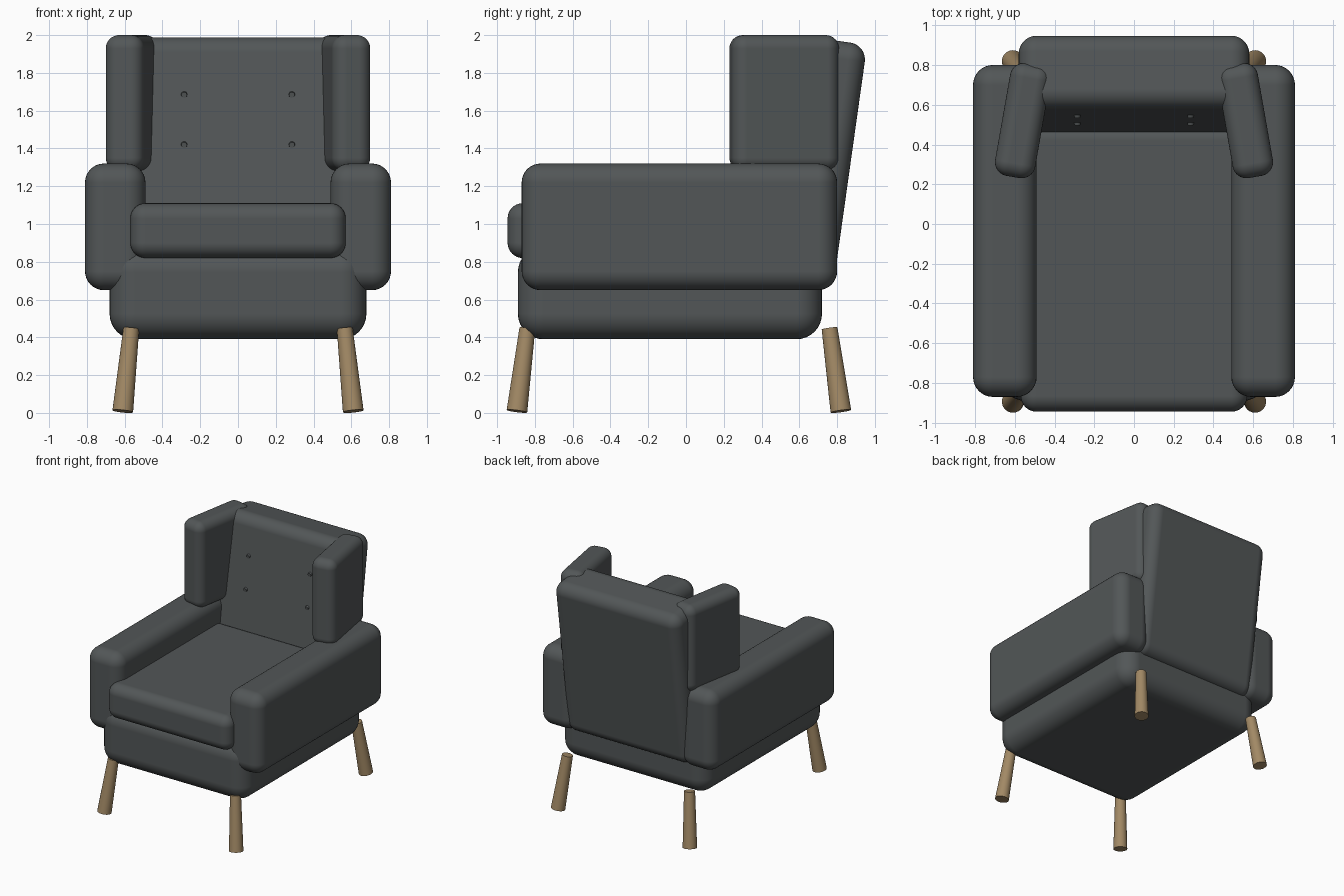
import bpy, bmesh, math
from mathutils import Matrix, Vector

default = bpy.data.objects.get("Cube")
if default:
    bpy.data.objects.remove(default, do_unlink=True)


def make_material(name, color):
    mat = bpy.data.materials.new(name)
    mat.use_nodes = True
    mat.diffuse_color = color
    mat.node_tree.nodes["Principled BSDF"].inputs["Base Color"].default_value = color
    return mat


fabric = make_material("charcoal fabric", (0.085, 0.094, 0.096, 1))
wood = make_material("oak wood", (0.36, 0.25, 0.13, 1))


def add_object(name, bm, mat):
    mesh = bpy.data.meshes.new(name)
    bm.to_mesh(mesh)
    bm.free()
    mesh.materials.append(mat)
    obj = bpy.data.objects.new(name, mesh)
    bpy.context.collection.objects.link(obj)
    return obj


def padded_box(name, center, size, radius, tilt=0, turn=0):
    """Upholstered block with rounded edges, tilted about x and turned about z."""
    bm = bmesh.new()
    bmesh.ops.create_cube(bm, size=1, matrix=Matrix.Diagonal((*size, 1)))
    obj = add_object(name, bm, fabric)
    obj.data.polygons.foreach_set("use_smooth", [True] * len(obj.data.polygons))
    obj.location = center
    obj.rotation_euler = (math.radians(tilt), 0, math.radians(turn))
    bevel = obj.modifiers.new("soft edges", "BEVEL")
    bevel.width = radius
    bevel.segments = 8
    bevel.harden_normals = True
    return obj


def round_peg(name, bottom, top, r_bottom, r_top, mat, sides=32):
    """Tapered cylinder between two points."""
    bottom, top = Vector(bottom), Vector(top)
    axis = top - bottom
    place = Matrix.Translation((bottom + top) / 2) @ axis.to_track_quat("Z", "Y").to_matrix().to_4x4()
    bm = bmesh.new()
    bmesh.ops.create_cone(bm, cap_ends=True, segments=sides, radius1=r_bottom,
                          radius2=r_top, depth=axis.length, matrix=place)
    for face in bm.faces:
        face.smooth = len(face.verts) == 4
    for edge in bm.edges:
        edge.smooth = all(f.smooth for f in edge.link_faces)
    return add_object(name, bm, mat)


# Seat and backrest
padded_box("seat_base", (0, -0.085, 0.635), (1.36, 1.61, 0.49), 0.135)
padded_box("seat_cushion", (0, -0.222, 0.965), (1.14, 1.445, 0.29), 0.08)
padded_box("backrest", (0, 0.683, 1.32), (1.16, 0.372, 1.32), 0.09, tilt=-8)

# Arms, wings, legs and buttons on both sides
for side, s in (("left", 1), ("right", -1)):
    padded_box(side + "_arm", (s * 0.65, -0.035, 0.985), (0.32, 1.67, 0.67), 0.1)
    padded_box(side + "_wing", (s * 0.56, 0.52, 1.64), (0.205, 0.575, 0.72), 0.07, turn=s * 10)
    for end, y_top, y_bottom in (("front", -0.84, -0.895), ("back", 0.76, 0.82)):
        round_peg(f"{side}_{end}_leg", (s * 0.61, y_bottom, 0.009), (s * 0.565, y_top, 0.447),
                  0.055, 0.042, wood)
    for level, z in (("upper", 1.685), ("lower", 1.42)):
        y = 0.465 + (z - 1.1) * math.tan(math.radians(8))
        round_peg(f"{side}_{level}_button", (s * 0.285, y + 0.01, z + 0.001),
                  (s * 0.285, y - 0.012, z - 0.002), 0.018, 0.015, fabric, 16)
